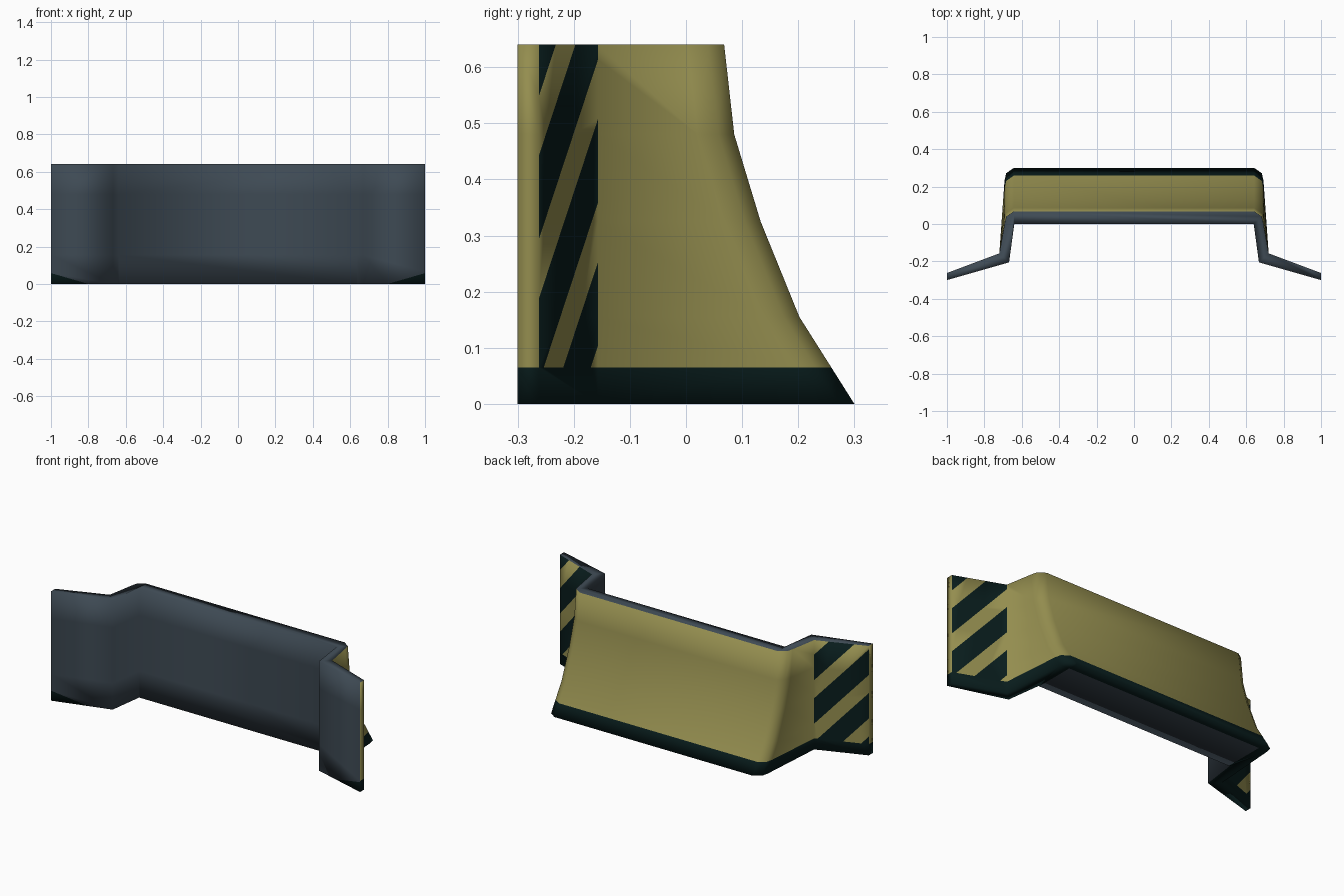
import bpy, bmesh
from mathutils import Vector

if "Cube" in bpy.data.objects:
    bpy.data.objects.remove(bpy.data.objects["Cube"])


def material(name, rgb):
    m = bpy.data.materials.new(name)
    m.diffuse_color = (*rgb, 1)
    m.use_nodes = True
    m.node_tree.nodes["Principled BSDF"].inputs["Base Color"].default_value = m.diffuse_color
    return m


OLIVE, GREY, DARK = 0, 1, 2
mats = [material("olive yellow paint", (0.295, 0.268, 0.078)),
        material("slate grey metal", (0.048, 0.068, 0.088)),
        material("dark trim", (0.0025, 0.0115, 0.0115))]

# Curved blade profile: height, back surface y (the front wall is upright)
LEVELS = [(0, 0.30), (0.155, 0.202), (0.325, 0.133), (0.48, 0.086), (0.64, 0.068)]


def ring(z, yb):
    """Closed plan outline at one height: back surface, then front surface."""
    back = [(1, -0.262), (0.72, -0.157), (0.692, yb - 0.065),
            (0.683, yb - 0.028), (0.642, yb)]
    front = [(0.64, 0), (0.668, -0.205), (1, -0.30)]
    back += [(-x, y) for x, y in reversed(back)]
    front = [(-x, y) for x, y in reversed(front)] + front
    return [bm.verts.new((x, y, z)) for x, y in back + front]


# Loft the solid
bm = bmesh.new()
rings = [ring(*lv) for lv in LEVELS]
n = len(rings[0])
for a, b in zip(rings, rings[1:]):
    for i in range(n):
        j = (i + 1) % n
        f = bm.faces.new((a[i], a[j], b[j], b[i]))
        f.material_index = GREY if 10 <= i <= 14 else OLIVE
bm.faces.new(rings[0]).material_index = DARK
bm.faces.new(rings[-1]).material_index = GREY
bmesh.ops.recalc_face_normals(bm, faces=bm.faces[:])


def cut(pick, point, normal):
    faces = [f for f in bm.faces if pick(f)]
    edges = {e for f in faces for e in f.edges}
    verts = {v for f in faces for v in f.verts}
    bmesh.ops.bisect_plane(bm, geom=faces + list(edges) + list(verts), dist=1e-5,
                           plane_co=Vector(point), plane_no=Vector(normal).normalized())


def centre(f):
    return f.calc_center_median()


def underside(f):
    return f.normal.z < -0.99


def wing_back(side):
    return lambda f: (f.material_index != GREY and centre(f).x * side > 0.72
                      and f.normal.y > 0.5 and abs(f.normal.z) < 0.3)


def wing_front(side):
    return lambda f: (f.material_index == GREY and centre(f).x * side > 0.67
                      and f.normal.y < -0.5 and abs(f.normal.z) < 0.3)


# Dark band along the foot of the back surface
BAND = 0.065
cut(lambda f: f.material_index == OLIVE, (0, 0, BAND), (0, 0, 1))
for f in bm.faces:
    if f.material_index == OLIVE and centre(f).z < BAND:
        f.material_index = DARK

# Grey underside inside a dark rim
cut(underside, (0.635, 0, 0), (1, 0, 0))
cut(underside, (-0.635, 0, 0), (1, 0, 0))
cut(underside, (0, 0.24, 0), (0, 1, 0))
for f in bm.faces:
    p = centre(f)
    if underside(f) and abs(p.x) < 0.6 and -0.01 < p.y < 0.24:
        f.material_index = GREY

# Diagonal warning stripes on the back of both wings
SLOPE, PERIOD, WIDTH = 1.14, 0.255, 0.106
for side, x0, c0 in ((1, 1.0, 0.443), (-1, -0.72, 0.30)):
    pick = wing_back(side)
    upper = lambda f: pick(f) and centre(f).z > BAND
    for k in range(-4, 4):
        for c in (c0 + k * PERIOD, c0 + k * PERIOD + WIDTH):
            cut(upper, (x0, 0, c), (SLOPE, 0, 1))
    for f in bm.faces:
        if upper(f):
            p = centre(f)
            phase = (p.z + SLOPE * (p.x - x0) - c0) % PERIOD
            f.material_index = OLIVE if phase < WIDTH else DARK

# Dark lower corners on the front of both wings
for side in (1, -1):
    pick = wing_front(side)
    cut(pick, (side * 0.80, 0, 0), (-side * 0.055, 0, 0.19))
    for f in bm.faces:
        p = centre(f)
        if pick(f) and p.z < (abs(p.x) - 0.80) * 0.055 / 0.19:
            f.material_index = DARK

me = bpy.data.meshes.new("blade_shield")
bm.to_mesh(me)
bm.free()
for m in mats:
    me.materials.append(m)
ob = bpy.data.objects.new("blade_shield", me)
bpy.context.collection.objects.link(ob)

# Soft shading over the whole pressed part
for poly in me.polygons:
    poly.use_smooth = True
